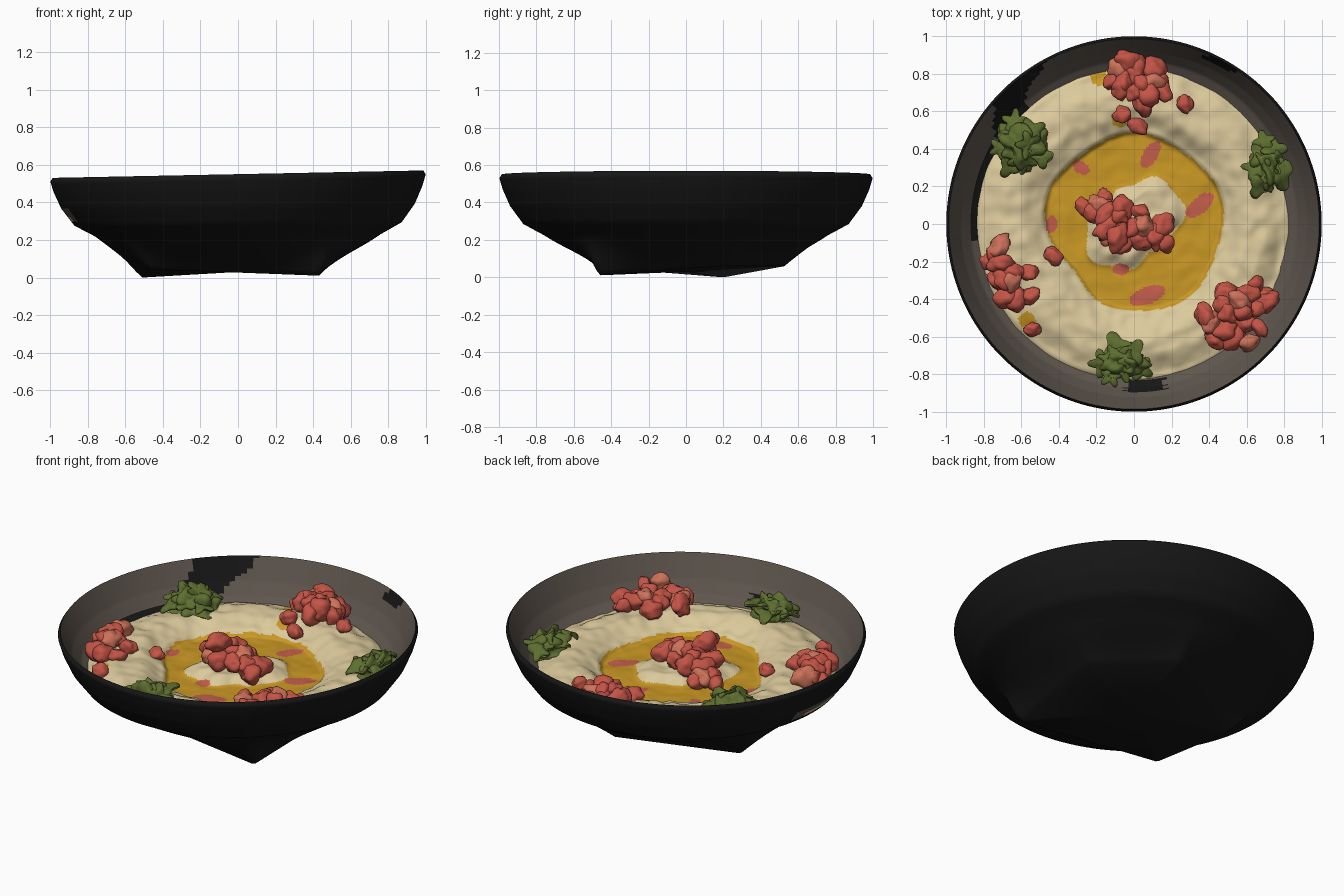
import bpy, bmesh, math, random
from mathutils import Vector, Matrix, noise

if "Cube" in bpy.data.objects:
    bpy.data.objects.remove(bpy.data.objects["Cube"])

random.seed(7)


def srgb(r, g, b):
    f = lambda c: c / 12.92 if c <= 0.04045 else ((c + 0.055) / 1.055) ** 2.4
    return tuple(f(c / 255) for c in (r, g, b)) + (1.0,)


def material(name, *rgb):
    m = bpy.data.materials.new(name)
    m.diffuse_color = srgb(*rgb)
    m.use_nodes = True
    m.node_tree.nodes["Principled BSDF"].inputs["Base Color"].default_value = m.diffuse_color
    return m


BLACK = material("black glaze", 22, 22, 22)
BROWN = material("brown glaze", 94, 85, 77)
CREAM = material("cream dip", 220, 202, 156)
OIL = material("golden oil", 202, 152, 36)
RED = material("tomato red", 196, 84, 70)
SALMON = material("light tomato", 206, 114, 90)
STAIN = material("red oil stain", 196, 94, 76)
GREEN = material("herb green", 94, 110, 48)


def finish(bm, name, mats, rule=None, angle=60):
    bmesh.ops.recalc_face_normals(bm, faces=bm.faces)
    if rule:
        for f in bm.faces:
            f.material_index = rule(f.calc_center_median(), f)
    me = bpy.data.meshes.new(name)
    bm.to_mesh(me)
    bm.free()
    for m in mats:
        me.materials.append(m)
    ob = bpy.data.objects.new(name, me)
    bpy.context.collection.objects.link(ob)
    bpy.ops.object.select_all(action='DESELECT')
    ob.select_set(True)
    bpy.context.view_layer.objects.active = ob
    bpy.ops.object.shade_smooth_by_angle(angle=math.radians(angle))


def lathe(bm, rows, n, point, cap_start=None, cap_end=None):
    """Rings of n points; point(row, angle) gives each position."""
    rings = [[bm.verts.new(point(r, 2 * math.pi * i / n)) for i in range(n)] for r in rows]
    for a, b in zip(rings, rings[1:]):
        for i in range(n):
            j = (i + 1) % n
            bm.faces.new((a[i], a[j], b[j], b[i]))
    for ring, c in ((rings[0], cap_start), (rings[-1], cap_end)):
        if c is not None:
            v = bm.verts.new(c)
            for i in range(n):
                bm.faces.new((v, ring[i], ring[(i + 1) % n]))


def smooth(a, b, x):
    t = min(1, max(0, (x - a) / (b - a)))
    return t * t * (3 - 2 * t)


def polar(p):
    return math.hypot(p.x, p.y), math.degrees(math.atan2(p.y, p.x)) % 360


# Bowl: turned wall over an uneven five-cornered base
FOOT = [Vector(c) for c in ((0.43, -0.46, 0.01), (0.48, 0.2, 0.06), (0.12, 0.53, 0.06),
                            (-0.51, 0.2, 0.0), (-0.47, -0.36, 0.045))]


def foot(a):
    d = Vector((math.cos(a), math.sin(a)))
    for p, q in zip(FOOT, FOOT[1:] + FOOT[:1]):
        if d.cross(p.xy) <= 1e-9 and d.cross(q.xy) >= -1e-9:
            e = (q - p).xy
            r = p.xy.cross(e) / d.cross(e)
            return r, p.z + (q.z - p.z) * (d * r - p.xy).length / e.length
    return 0.5, 0.03


OUTER = [(0.50, 0.02), (0.63, 0.125), (0.76, 0.225), (0.87, 0.285), (0.94, 0.38),
         (0.98, 0.47), (0.998, 0.53), (0.985, 0.55)]
INNER = [(0.985, 0.55), (0.92, 0.42), (0.87, 0.35), (0.74, 0.27)]


def dense(path, k):
    out = [tuple(Vector(p).lerp(Vector(q), i / k)) for p, q in zip(path, path[1:]) for i in range(k)]
    return out + [path[-1]]


rows = [(r, z, 0) for r, z in dense(OUTER, 4)] + [(r, z, 1) for r, z in dense(INNER, 10)[1:]]


def bowl_point(row, a):
    r, z, inside = row
    if not inside:
        w = 1 - smooth(0.02, 0.24, z)
        fr, fz = foot(a)
        r, z = r + (fr - 0.5) * w, z + (fz - 0.02) * w
    z += 0.02 * r * math.cos(a) * z / 0.55
    return Vector((r * math.cos(a), r * math.sin(a), z))


# dark glaze spots inside the bowl: angle range, radius range
SPOTS = [(131, 147, 0.80, 0.985), (150, 186, 0.80, 0.872), (267, 281, 0.83, 0.895),
         (68, 74, 0.955, 0.985)]


def bowl_colour(p, f):
    r, a = polar(p)
    if f.normal.z > 0.05 and 0.7 < r < 0.983 and p.z > 0.2:
        # the large spot leans sideways towards the rim
        lean = 12 * smooth(0.88, 0.98, r) if a < 148 else 0
        return 0 if any(s[0] < a + lean < s[1] + lean * 0.4 and s[2] < r < s[3] for s in SPOTS) else 1
    # worn patch low on the left outer wall
    if abs(a - 181) < 15 and abs(p.z - 0.335) < 0.03:
        return 2 if abs(a - 181) < 9 and p.z < 0.33 else 1
    return 0


bm = bmesh.new()
lathe(bm, rows, 180, bowl_point, cap_start=(0, 0, 0.03), cap_end=(0, 0, 0.22))
finish(bm, "bowl", [BLACK, BROWN, CREAM], bowl_colour)


# Dip: swirled ring, oil-filled moat and small centre mound
def oil_edge(a):
    notch = math.exp(-(((math.degrees(a) % 360) - 222) / 24) ** 2)
    return 0.462 - 0.075 * notch + 0.012 * math.sin(5 * a)


def mound_edge(a):
    return 0.235 + 0.05 * math.cos(2 * a - 1.3) + 0.015 * math.sin(7 * a)


def dip_z(x, y):
    r, a = math.hypot(x, y), math.atan2(y, x)
    e, m = oil_edge(a), mound_edge(a)
    z = 0.285 + 0.045 * (1 - smooth(m - 0.09, m + 0.03, r))
    z += 0.03 * smooth(e - 0.01, e + 0.03, r) + 0.055 * smooth(e, e + 0.16, r)
    z -= 0.04 * smooth(0.68, 0.82, r) + 0.02 * smooth(0.81, 0.85, r)
    lump = noise.noise(Vector((x * 7, y * 7, 1))) + 0.6 * noise.noise(Vector((x * 15, y * 15, 4)))
    z += lump * 0.016 * (1 if r > e or r < m else 0.45) * (1 - 0.7 * smooth(0.78, 0.84, r))
    return z


# stains on the oil: x, y, half length, turn; oil drips on the ring: x, y
STAINS = [(0.35, 0.1, 0.09, 0.7), (0.09, 0.37, 0.08, 1.0), (0.07, -0.38, 0.10, 0.35),
          (-0.28, 0.30, 0.05, -0.6), (-0.07, -0.24, 0.045, 0), (-0.44, 0.0, 0.045, 1.5)]
DRIPS = [(-0.18, 0.78), (-0.08, 0.56), (-0.57, -0.51)]


def dip_colour(p, f):
    r, a = math.hypot(p.x, p.y), math.atan2(p.y, p.x)
    for x, y, u, t in STAINS:
        d = Matrix.Rotation(-t, 2) @ Vector((p.x - x, p.y - y))
        if (d.x / u) ** 2 + (d.y / (0.02 + 0.25 * u)) ** 2 < 1:
            return 2
    if any(math.hypot(p.x - x, p.y - y) < 0.045 for x, y in DRIPS):
        return 1
    return 1 if mound_edge(a) < r < oil_edge(a) + 0.012 else 0


bm = bmesh.new()
lathe(bm, [0.0085 * k for k in range(1, 101)], 240,
      lambda r, a: Vector((r * math.cos(a), r * math.sin(a), dip_z(r * math.cos(a), r * math.sin(a)))),
      cap_start=(0, 0, dip_z(0, 0)))
finish(bm, "dip", [CREAM, OIL, STAIN], dip_colour, 80)


def ground(x, y):
    """Height to rest a topping on, climbing the bowl wall near the edge."""
    return dip_z(x, y) + 1.1 * max(0, math.hypot(x, y) - 0.80)


# Tomato pieces: lumpy rounded chunks heaped in oval piles
def chunk(bm, x, y, s, h, mat):
    res = bmesh.ops.create_icosphere(bm, subdivisions=3, radius=1)
    seed = Vector((x * 31, y * 17, h * 40))
    rot = Matrix.Rotation(random.uniform(0, 6.28), 3, 'Z') @ Matrix.Rotation(random.uniform(-.4, .4), 3, 'X')
    scale = Vector([random.uniform(lo, lo + 0.25) for lo in (0.95, 0.72, 0.75)])
    z = ground(x, y) + h
    for v in res["verts"]:
        k = 1 + 0.35 * noise.noise(v.co * 1.4 + seed)
        v.co = rot @ (v.co * k * scale * s) + Vector((x, y, z))
        for f in v.link_faces:
            f.material_index = mat


# name, centre, half sizes, turn, count, heap height, loose single pieces
PILES = [("centre", -.04, 0, .24, .12, -.45, 18, .07, [(-.09, -.07)]),
         ("back", .02, .75, .15, .12, -.4, 15, .08, [(.27, .64), (.02, .52), (-.06, .58)]),
         ("right", .55, -.49, .20, .16, .6, 17, .06, [(.36, -.48), (.70, -.38)]),
         ("left", -.70, -.27, .17, .07, -1.25, 10, .05, [(-.43, -.17), (-.56, -.26), (-.55, -.38), (-.54, -.56)])]
for name, cx, cy, sx, sy, turn, count, heap, loose in PILES:
    bm = bmesh.new()
    for i in range(count):
        q, a = math.sqrt((i + 0.5) / count), i * 2.4 + random.uniform(-.3, .3)
        d = Matrix.Rotation(turn, 2) @ Vector((sx * q * math.cos(a), sy * q * math.sin(a)))
        chunk(bm, cx + d.x, cy + d.y, random.uniform(.05, .07), .03 + heap * (1 - q), int(i % 6 == 3))
    for x, y in loose:
        peak = name == "centre"
        chunk(bm, x, y, .075 if peak else .048, .14 if peak else .02, 0)
    finish(bm, "tomato_" + name, [RED, SALMON])


# Herb sprigs: a crumpled core with ragged lobed leaves around it
def leaf(bm, loc, size, tilt, turn):
    lobes = random.choice((3, 4, 5))
    ph = random.uniform(0, 6.28)
    m = Matrix.Translation(loc) @ Matrix.Rotation(turn, 4, 'Z') @ Matrix.Rotation(tilt, 4, 'Y')

    def pt(row, a):
        t, side = row
        r = size * t * (0.8 + 0.25 * math.cos(lobes * a + ph))
        p = Vector((r * math.cos(a), r * math.sin(a), 0))
        p.z = side * (0.016 - 0.01 * t) + 0.035 * noise.noise(p * 11 + loc * 9)
        return m @ p
    lathe(bm, [(.35, 1), (.7, 1), (1, 1), (1, -1), (.7, -1), (.35, -1)], 30, pt,
          m @ Vector((0, 0, .014)), m @ Vector((0, 0, -.014)))


for name, cx, cy, sx, sy in (("left", -.60, .42, .15, .14), ("right", .71, .32, .09, .14),
                             ("front", -.06, -.73, .14, .09)):
    bm = bmesh.new()
    base = dip_z(cx, cy)
    res = bmesh.ops.create_icosphere(bm, subdivisions=4, radius=1)
    for v in res["verts"]:
        k = 1 + 0.6 * noise.noise(v.co * 2.2 + Vector((cx * 9, cy * 9, 0)))
        flat = 0.11 if v.co.z > 0 else 0.03
        v.co = Vector((cx, cy, base + .02)) + v.co * Vector((sx * .85, sy * .85, flat)) * k
    for i in range(8):
        q, a = math.sqrt((i + 0.5) / 8), i * 2.4
        x, y = cx + sx * q * math.cos(a), cy + sy * q * math.sin(a)
        z = ground(x, y) + 0.04 + 0.07 * (1 - q)
        leaf(bm, Vector((x, y, z)), random.uniform(.06, .09), random.uniform(-.1, .6), a)
    finish(bm, "herb_" + name, [GREEN], None, 80)
